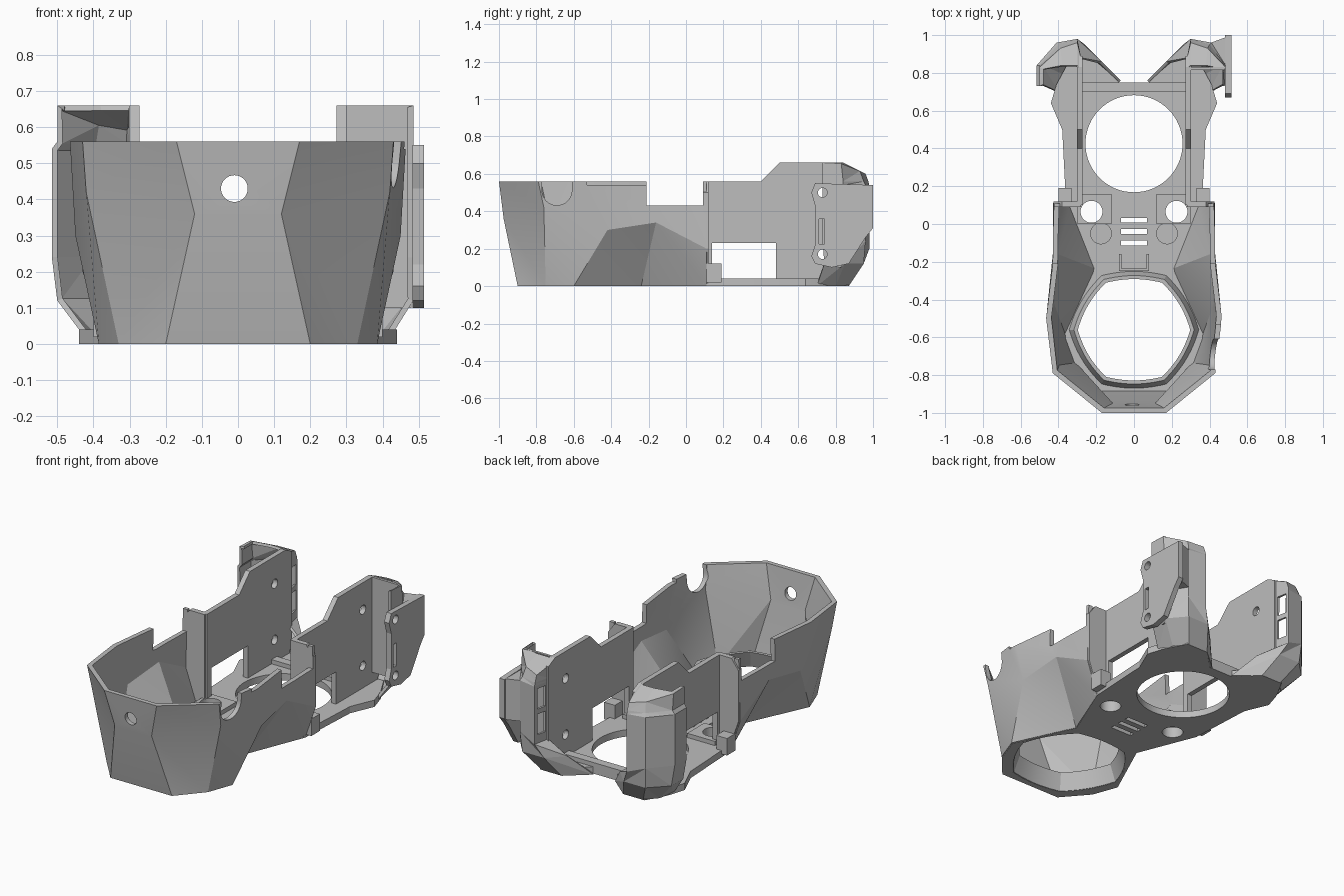
import bpy, bmesh, math
from mathutils import Vector

if "Cube" in bpy.data.objects:
    bpy.data.objects.remove(bpy.data.objects["Cube"])

grey = bpy.data.materials.new("plastic grey")
grey.diffuse_color = (0.51, 0.51, 0.51, 1)
grey.use_nodes = True
grey.node_tree.nodes["Principled BSDF"].inputs["Base Color"].default_value = grey.diffuse_color


def make(name, verts, faces, outward_from=None):
    bm = bmesh.new()
    vs = [bm.verts.new(v) for v in verts]
    for f in faces:
        bm.faces.new([vs[i] for i in f])
    bmesh.ops.recalc_face_normals(bm, faces=bm.faces[:])
    if outward_from:
        bm.normal_update()
        ref = Vector(outward_from)
        side = sum(f.normal.dot(f.calc_center_median() - ref) * f.calc_area() for f in bm.faces)
        if side < 0:
            bmesh.ops.reverse_faces(bm, faces=bm.faces[:])
    me = bpy.data.meshes.new(name)
    bm.to_mesh(me)
    bm.free()
    me.materials.append(grey)
    ob = bpy.data.objects.new(name, me)
    bpy.context.collection.objects.link(ob)
    return ob


def prism(name, pts, axis, a, b):
    """Extrude a 2D outline along an axis from a to b."""
    place = {'x': lambda p, d: (d, p[0], p[1]),
             'y': lambda p, d: (p[0], d, p[1]),
             'z': lambda p, d: (p[0], p[1], d)}[axis]
    n = len(pts)
    verts = [place(p, a) for p in pts] + [place(p, b) for p in pts]
    faces = [list(range(n)), list(range(n, 2 * n))]
    faces += [(i, (i + 1) % n, n + (i + 1) % n, n + i) for i in range(n)]
    return make(name, verts, faces)


def box(name, x0, x1, y0, y1, z0, z1):
    return prism(name, [(x0, y0), (x1, y0), (x1, y1), (x0, y1)], 'z', z0, z1)


def circle(cx, cy, r, n=48):
    return [(cx + r * math.cos(2 * math.pi * i / n), cy + r * math.sin(2 * math.pi * i / n)) for i in range(n)]


def apply(ob, mod):
    bpy.context.view_layer.objects.active = ob
    bpy.ops.object.modifier_apply(modifier=mod.name)


def cut(ob, *cutters):
    for c in cutters:
        m = ob.modifiers.new("cut", 'BOOLEAN')
        m.operation, m.solver, m.object = 'DIFFERENCE', 'EXACT', c
        apply(ob, m)
        bpy.data.objects.remove(c)


def shell(name, levels, thickness, ref):
    """Skin stacked open outlines and thicken them inwards."""
    n = len(levels[0])
    faces = []
    for l in range(len(levels) - 1):
        for i in range(n - 1):
            a, b = l * n + i, (l + 1) * n + i
            if i < n // 2:
                faces += [(a, a + 1, b + 1), (a, b + 1, b)]
            else:
                faces += [(a, a + 1, b), (a + 1, b + 1, b)]
    ob = make(name, [p for lv in levels for p in lv], faces, ref)
    m = ob.modifiers.new("wall", 'SOLIDIFY')
    m.thickness, m.offset = thickness, -1
    apply(ob, m)
    return ob


# Faceted front shroud, open at the top and back
half = [
    [(.20, -.90, 0), (.33, -.75, 0), (.385, -.60, 0), (.22, -.24, 0), (.36, .11, 0)],
    [(.12, -.975, .36), (.42, -.76, .42), (.45, -.42, .30), (.43, -.16, .34), (.43, .11, .20)],
    [(.17, -1, .56), (.43, -.79, .56), (.465, -.50, .56), (.43, -.21, .56), (.42, .11, .56)],
]
levels = [[(-x, y, z) for x, y, z in reversed(h)] + h for h in half]
shroud = shell("front_shroud", levels, .028, (0, -.4, .3))
u_notch = circle(-.69, .512, .08, 32)
cut(shroud,
    box("cutter", -1, 1, -.21, .09, .43, .8),
    box("cutter", -1, 1, -1.1, .2, .56, .8),
    prism("cutter", u_notch, 'x', .3, .6),
    box("cutter", .3, .6, -.77, -.61, .512, .8),
    box("cutter", .3, .6, -.53, -.2, .54, .8),
    prism("cutter", circle(-.01, .43, .037, 32), 'y', -1.2, -.8))

# Floor plate with fan opening, nozzle opening, screw holes and plain vents
side = [(.19, -.89), (.325, -.745), (.375, -.60), (.215, -.24), (.36, .11), (.38, .5), (.44, .64),
        (.41, .74), (.34, .87), (.2, .87), (.08, .75)]
floor = prism("floor_plate", side + [(-x, y) for x, y in reversed(side)], 'z', 0, .04)


def rounded_hex(s, n=72):
    """Softened hexagonal outline of the nozzle opening."""
    pts = []
    for i in range(n):
        t = 2 * math.pi * i / n
        d = (t + math.pi / 6) % (math.pi / 3) - math.pi / 6
        r = .5 * (.87 / math.cos(math.pi / 6 - abs(d))) + .5
        pts.append((.297 * s * r * math.cos(t), -.56 + .287 * s * r * math.sin(t)))
    return pts


cutters = [prism("cutter", circle(0, .425, .257, 64), 'z', -1, 1),
           prism("cutter", rounded_hex(1.14), 'z', -1, 1)]
for s in (-1, 1):
    cutters.append(prism("cutter", circle(s * .225, .065, .058), 'z', -1, 1))
    cutters.append(prism("cutter", circle(s * .175, -.05, .055), 'z', .025, 1))
for y in (-.10, -.04, .02):
    cutters.append(box("cutter", -.07, .07, y - .013, y + .013, -1, 1))
cut(floor, *cutters)

# Funnel-shaped rim around the nozzle opening
n = 72
loops = [(1.12, 0), (1.0, .10), (1.07, .10), (1.2, .005)]
verts = [(x, y, z) for s, z in loops for x, y in rounded_hex(s)]
faces = [(k * n + i, k * n + (i + 1) % n, ((k + 1) % 4) * n + (i + 1) % n, ((k + 1) % 4) * n + i)
         for k in range(4) for i in range(n)]
rim = make("nozzle_rim", verts, faces)

# Small cross parts on the floor
box("centre_bracket", -.08, .08, -.25, -.235, .0, .09)
for s in (-1, 1):
    box("bracket_cheek", s * .08, s * .065, -.25, -.16, .0, .09)
box("rear_crossbar", -.28, .28, .70, .75, .0, .065)

# Ear outlines, from the inner rear fin round the back to the front edge
ear = [
    [(.07, .76, 0), (.20, .87, 0), (.33, .87, 0), (.39, .80, 0), (.41, .70, 0)],
    [(.17, .86, .12), (.26, .95, .12), (.40, .95, .12), (.50, .85, .12), (.50, .74, .12)],
    [(.28, .88, .20), (.30, .98, .20), (.41, .96, .24), (.515, .84, .24), (.515, .73, .24)],
    [(.28, .88, .54), (.30, .98, .54), (.41, .96, .54), (.515, .84, .54), (.515, .73, .54)],
    [(.28, .88, .56), (.30, .975, .56), (.40, .95, .56), (.50, .84, .56), (.50, .73, .56)],
    [(.28, .88, .63), (.30, .96, .60), (.39, .93, .615), (.50, .83, .655), (.50, .73, .66)],
    [(.29, .83, .66), (.30, .84, .66), (.38, .84, .66), (.48, .82, .66), (.48, .74, .66)],
]
wall_profile = [(.10, .02), (.10, .56), (.40, .56), (.50, .66), (.83, .66), (.89, .63),
                (.89, .10), (.86, .02)]

for s, label in ((-1, "left"), (1, "right")):
    # Flat rear side wall with window and screw holes
    wall = prism(label + "_wall", wall_profile, 'x', s * .272, s * .302)
    cut(wall,
        box("cutter", s * .2, s * .4, .14, .48, .04, .23),
        prism("cutter", circle(.73, .50, .027, 24), 'x', s * .2, s * .4),
        prism("cutter", circle(.73, .17, .027, 24), 'x', s * .2, s * .4))
    # Panel joining wall and shroud, with its small tab
    prism(label + "_joining_panel",
          [(s * .28, .01), (s * .36, .01), (s * .425, .20), (s * .425, .50), (s * .38, .56), (s * .28, .56)],
          'y', .09, .12)
    box(label + "_tab", s * .33, s * .40, .11, .19, .02, .12)
    # Raised screw pad
    pad = box(label + "_screw_pad", s * .12, s * .30, .0, .16, .035, .065)
    cut(pad, prism("cutter", circle(s * .225, .065, .058), 'z', -1, 1))
    # Hollow rear ear with two slots in its inner strip
    limit = .485 if s > 0 else 1
    shape = [[(s * min(x, limit), y, z) for x, y, z in lv] for lv in ear]
    shl = shell(label + "_ear", shape, .016, (s * .34, .78, .35))
    cut(shl,
        box("cutter", s * .2, s * .318, .90, .96, .25, .37),
        box("cutter", s * .2, s * .318, .90, .96, .40, .52))

# Flat web closing the right ear
box("right_ear_web", .295, .48, .815, .83, .10, .66)

# Mounting plate on the right ear
plate = prism("right_mounting_plate",
              [(.69, .55), (.67, .50), (.69, .43), (.69, .22), (.67, .16), (.69, .12), (.78, .10),
               (.87, .12), (.96, .26), (1.0, .31), (1.0, .54)], 'x', .483, .515)
opening = [prism("cutter", circle(.73, z, .025, 24), 'x', .3, .6) for z in (.50, .17)]
cut(plate, *opening, box("cutter", .3, .6, .71, .74, .225, .36))
prism("right_plate_web", [(.38, .95), (.49, .99), (.49, .84)], 'z', .30, .54)

# Keep round edges smooth and facets crisp
for ob, angle in ((rim, 20), (floor, 20), (shroud, 16)):
    bpy.ops.object.select_all(action='DESELECT')
    ob.select_set(True)
    bpy.context.view_layer.objects.active = ob
    bpy.ops.object.shade_smooth_by_angle(angle=math.radians(angle))
